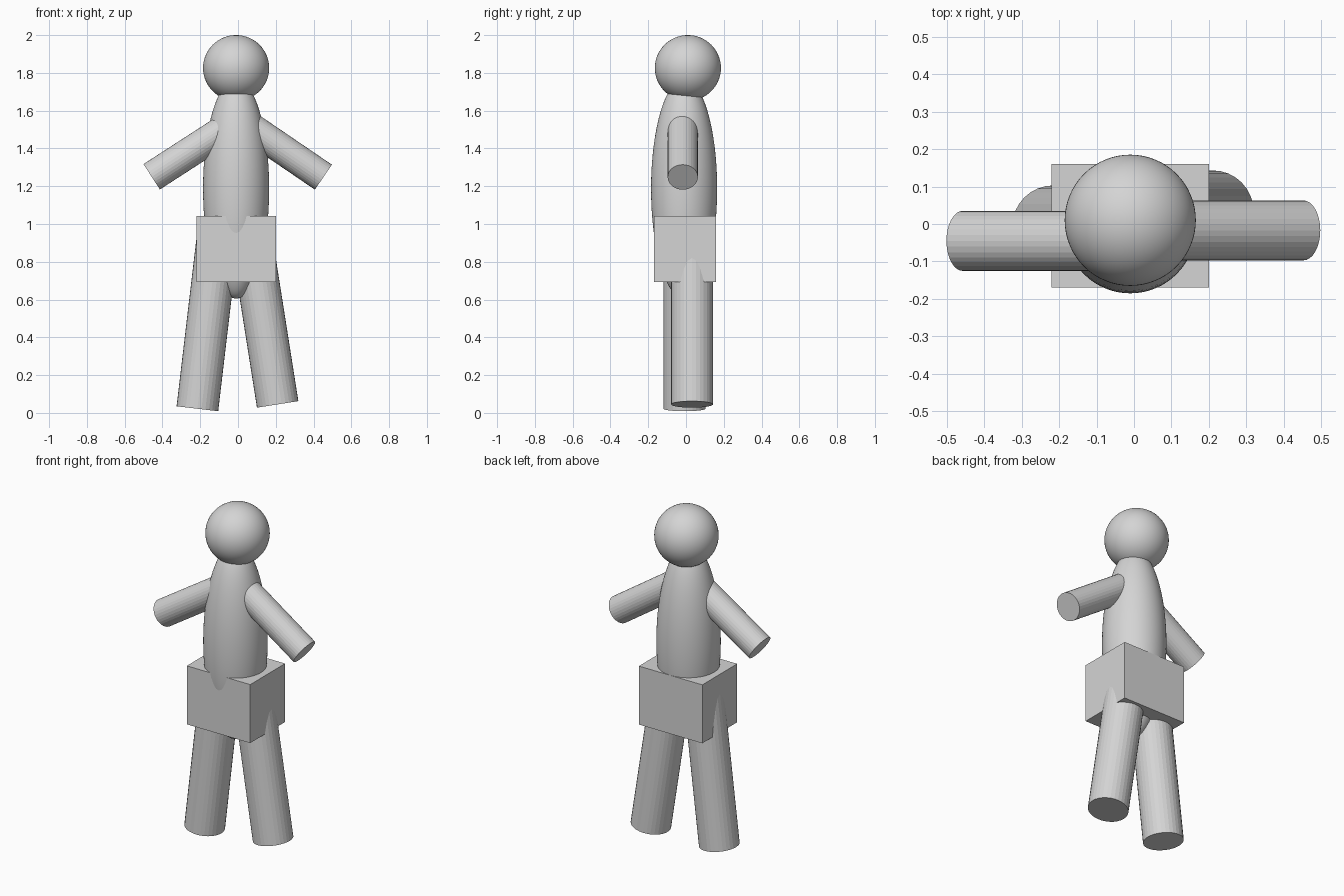
import bpy
from math import atan2
from mathutils import Vector

cube = bpy.data.objects.get("Cube")
if cube:
    bpy.data.objects.remove(cube, do_unlink=True)

# Single plain grey
grey = bpy.data.materials.new("light_grey")
grey.use_nodes = True
grey.diffuse_color = (0.66, 0.66, 0.66, 1)
grey.node_tree.nodes["Principled BSDF"].inputs["Base Color"].default_value = grey.diffuse_color


def finish(name):
    bpy.context.object.name = name
    bpy.context.object.data.materials.append(grey)


def ellipsoid(name, center, radii):
    bpy.ops.mesh.primitive_uv_sphere_add(segments=64, ring_count=32, radius=1, location=center)
    bpy.context.object.scale = radii
    bpy.ops.object.shade_smooth()
    finish(name)


def limb(name, outer, inner, radius):
    """Flat-ended round bar running from the outer end to the joint inside the body."""
    outer, inner = Vector(outer), Vector(inner)
    axis = inner - outer
    bpy.ops.mesh.primitive_cylinder_add(vertices=32, radius=radius, depth=axis.length,
                                        location=(outer + inner) / 2,
                                        rotation=(0, atan2(axis.x, axis.z), 0))
    finish(name)


# Head and torso
ellipsoid("head", (-0.01, 0.01, 1.826), (0.175, 0.175, 0.174))
ellipsoid("torso", (-0.01, -0.01, 1.187), (0.175, 0.175, 0.582))

# Hip block
bpy.ops.mesh.primitive_cube_add(size=1, location=(-0.01, -0.005, 0.868))
bpy.context.object.scale = (0.42, 0.33, 0.35)
finish("hips")

# Arms
limb("right_arm", (-0.457, -0.045, 1.25), (-0.07, -0.045, 1.50), 0.08)
limb("left_arm", (0.452, -0.017, 1.248), (0.07, -0.017, 1.508), 0.08)

# Legs
limb("right_leg", (-0.215, -0.008, 0.022), (-0.11, -0.008, 0.91), 0.111)
limb("left_leg", (0.21, 0.032, 0.045), (0.075, 0.032, 0.9), 0.111)
